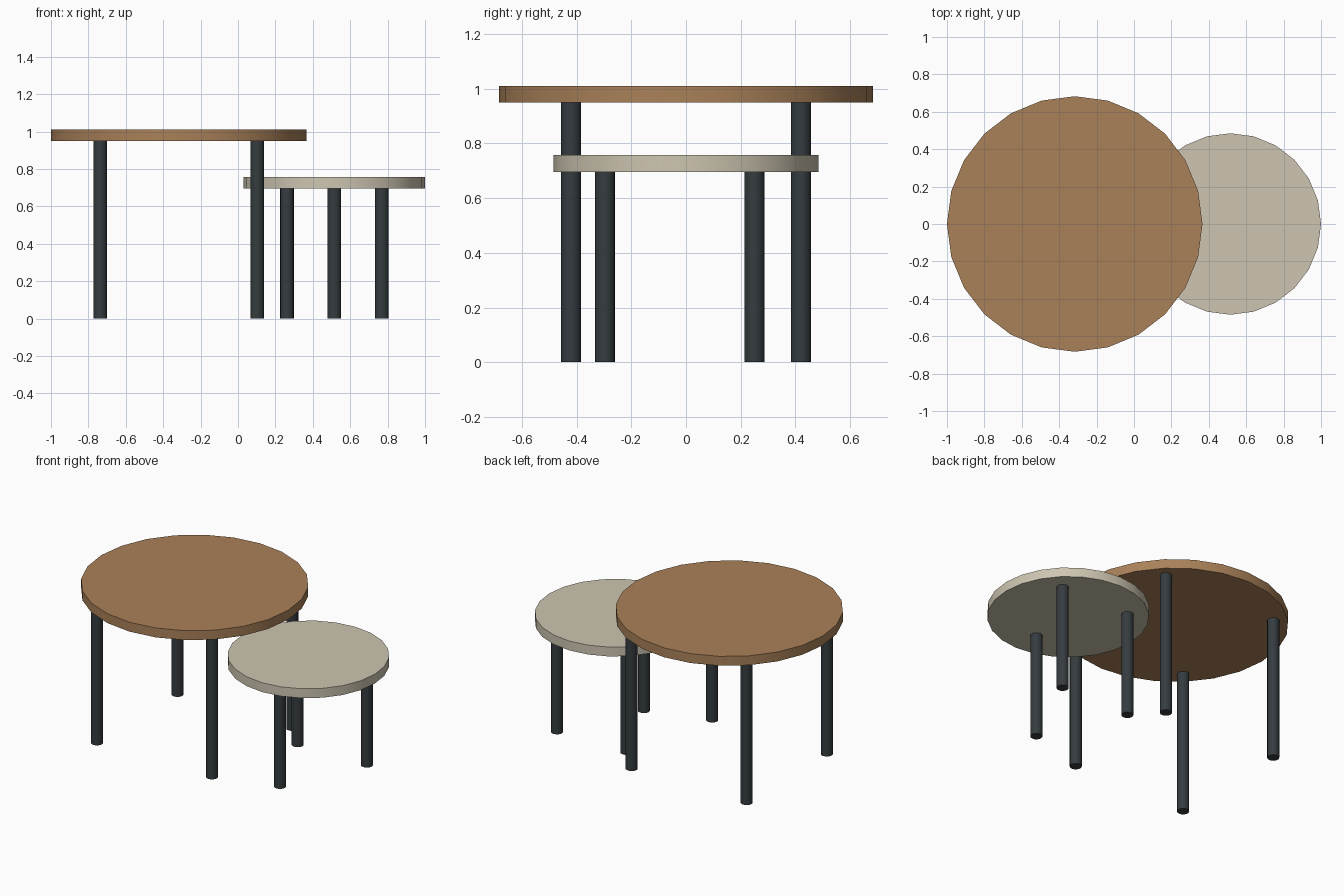
import bpy
import math

if "Cube" in bpy.data.objects:
    bpy.data.objects.remove(bpy.data.objects["Cube"])


def material(name, rgb):
    m = bpy.data.materials.new(name)
    m.diffuse_color = (*rgb, 1)
    m.use_nodes = True
    m.node_tree.nodes["Principled BSDF"].inputs["Base Color"].default_value = m.diffuse_color
    return m


def cylinder(name, x, y, z0, z1, radius, sides, mat):
    bpy.ops.mesh.primitive_cylinder_add(
        vertices=sides, radius=radius, depth=z1 - z0, location=(x, y, (z0 + z1) / 2))
    ob = bpy.context.object
    ob.name = name
    ob.data.materials.append(mat)
    bpy.ops.object.shade_smooth_by_angle(angle=math.radians(40))
    return ob


wood = material("wood", (0.40, 0.22, 0.10))
stone = material("stone", (0.61, 0.56, 0.44))
metal = material("dark_metal", (0.035, 0.045, 0.05))

LEG_R = 0.0365

# Large table: round wooden top on four legs
LX = -0.317
cylinder("large_top", LX, 0, 0.949, 1.011, 0.683, 24, wood)
for sx in (-1, 1):
    for sy in (-1, 1):
        name = f"large_leg_{'front' if sy < 0 else 'back'}_{'left' if sx < 0 else 'right'}"
        cylinder(name, LX + sx * 0.42, sy * 0.42, 0, 0.949, LEG_R, 16, metal)

# Small table: lower pale top on three legs, tucked under the large top
SX = 0.515
cylinder("small_top", SX, 0, 0.696, 0.758, 0.485, 24, stone)
for name, dx, y in (("front", 0, -0.296), ("back_left", -0.253, 0.25), ("back_right", 0.253, 0.25)):
    cylinder(f"small_leg_{name}", SX + dx, y, 0, 0.696, LEG_R, 16, metal)
